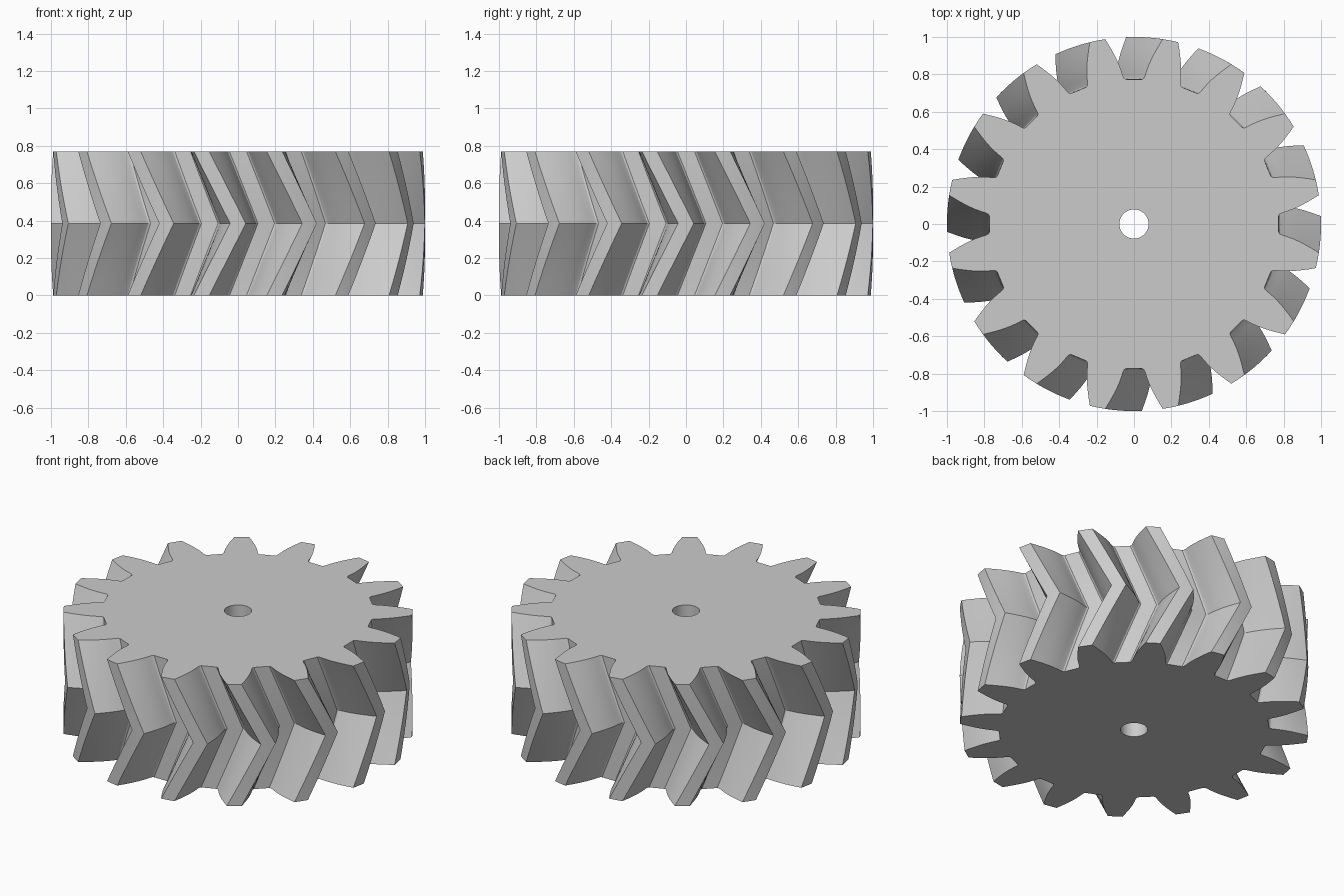
import bpy, bmesh
from math import sin, cos, radians, degrees, pi

cube = bpy.data.objects.get("Cube")
if cube:
    bpy.data.objects.remove(cube, do_unlink=True)

TEETH = 16
PITCH = 360 / TEETH
HEIGHT = 0.77
TWIST = 11.25        # degrees from each face to the middle plane
BORE = 0.078
STEPS = 6            # levels per half

# Half tooth: radius and half angle in degrees, from root to tip
flank = [(0.775, 7.9), (0.782, 7.3), (0.795, 6.95), (0.82, 6.55), (0.85, 6.0),
         (0.88, 5.35), (0.91, 4.65), (0.94, 3.9), (0.97, 3.15), (1.0, 2.4)]
half = [(r, -a) for r, a in flank]
tooth = half + [(1.0, 0)] + [(r, -a) for r, a in reversed(half)]
outline = [(r, a + (i + 0.5) * PITCH) for i in range(TEETH) for r, a in tooth]
count = len(outline)


def ring(bm, points, z, turn=0):
    return [bm.verts.new((r * cos(radians(a + turn)), r * sin(radians(a + turn)), z))
            for r, a in points]


def bridge(bm, low, high):
    for i in range(count):
        j = (i + 1) % count
        bm.faces.new((low[i], low[j], high[j], high[i]))


bm = bmesh.new()

# Herringbone teeth: the outline turns up to the middle plane and back
levels = []
for k in range(2 * STEPS + 1):
    t = k / (2 * STEPS)
    turn = TWIST * (1 - abs(2 * t - 1))
    levels.append(ring(bm, outline, HEIGHT * t, turn))
for low, high in zip(levels, levels[1:]):
    bridge(bm, low, high)

# Bore and flat end faces
bore_points = [(BORE, a) for r, a in outline]
bore_low = ring(bm, bore_points, 0)
bore_high = ring(bm, bore_points, HEIGHT)
bridge(bm, bore_high, bore_low)
bridge(bm, bore_low, levels[0])
bridge(bm, levels[-1], bore_high)
bmesh.ops.recalc_face_normals(bm, faces=bm.faces)

mesh = bpy.data.meshes.new("herringbone_gear")
bm.to_mesh(mesh)
bm.free()
gear = bpy.data.objects.new("herringbone_gear", mesh)
bpy.context.collection.objects.link(gear)

# Plain grey metal
grey = bpy.data.materials.new("light_grey")
grey.use_nodes = True
colour = (0.6, 0.6, 0.6, 1)
grey.diffuse_color = colour
grey.node_tree.nodes["Principled BSDF"].inputs["Base Color"].default_value = colour
mesh.materials.append(grey)

bpy.ops.object.select_all(action='DESELECT')
gear.select_set(True)
bpy.context.view_layer.objects.active = gear
bpy.ops.object.shade_smooth_by_angle(angle=radians(25))
